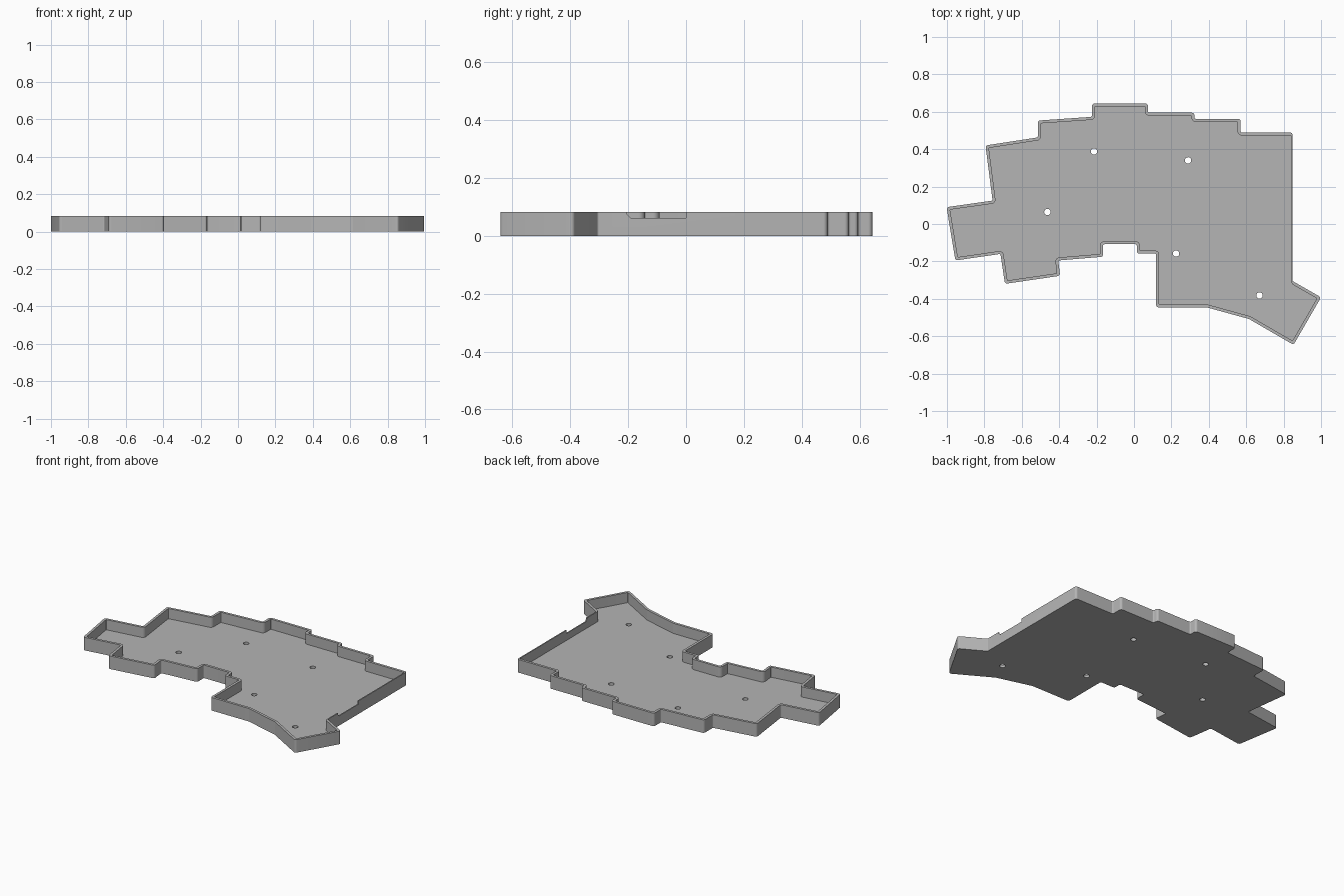
import bpy, bmesh, math
from mathutils import Vector

HEIGHT, FLOOR, WALL, THIN_WALL = 0.083, 0.018, 0.016, 0.007

if "Cube" in bpy.data.objects:
    bpy.data.objects.remove(bpy.data.objects["Cube"])

grey = bpy.data.materials.new("plain grey")
grey.use_nodes = True
grey.diffuse_color = (0.46, 0.46, 0.46, 1)
grey.node_tree.nodes["Principled BSDF"].inputs["Base Color"].default_value = (0.46, 0.46, 0.46, 1)


def cross(a, b):
    return a.x * b.y - a.y * b.x


def inset(pts, thickness):
    """Move each edge of a clockwise outline inwards by its own thickness."""
    lines = []
    for i, p in enumerate(pts):
        d = (pts[(i + 1) % len(pts)] - p).normalized()
        lines.append((p + Vector((d.y, -d.x)) * thickness(i), d))
    result = []
    for i, (p, d) in enumerate(lines):
        q, e = lines[i - 1]
        result.append(q + e * (cross(p - q, d) / cross(e, d)))
    return result


def fillet(pts, convex, concave, steps=8):
    """Round the corners of a clockwise outline, leaving shallow bends alone."""
    result = []
    for i, p in enumerate(pts):
        a = (p - pts[i - 1]).normalized()
        b = (pts[(i + 1) % len(pts)] - p).normalized()
        turn = math.atan2(cross(a, b), a.dot(b))
        if abs(turn) < math.radians(40):
            result.append(p)
            continue
        r = convex if turn < 0 else concave
        start = p - a * r * math.tan(abs(turn) / 2)
        side = Vector((-a.y, a.x)) * math.copysign(1, turn)
        for k in range(steps + 1):
            t = abs(turn) * k / steps
            result.append(start + a * r * math.sin(t) + side * r * (1 - math.cos(t)))
    return result


def prism(name, pts, low, high, place=lambda p, h: (p.x, p.y, h)):
    bm = bmesh.new()
    base = bm.faces.new([bm.verts.new(place(p, low)) for p in pts])
    top = bmesh.ops.extrude_face_region(bm, geom=[base])["geom"]
    shift = Vector(place(pts[0], high)) - Vector(place(pts[0], low))
    bmesh.ops.translate(bm, vec=shift, verts=[v for v in top if isinstance(v, bmesh.types.BMVert)])
    bmesh.ops.recalc_face_normals(bm, faces=bm.faces)
    mesh = bpy.data.meshes.new(name)
    bm.to_mesh(mesh)
    bm.free()
    obj = bpy.data.objects.new(name, mesh)
    bpy.context.collection.objects.link(obj)
    mesh.materials.append(grey)
    return obj


def cut(obj, cutter):
    cutter.hide_render = True
    mod = obj.modifiers.new("cut", "BOOLEAN")
    mod.operation, mod.solver, mod.object = "DIFFERENCE", "EXACT", cutter
    bpy.context.view_layer.objects.active = obj
    bpy.ops.object.modifier_apply(modifier=mod.name)
    bpy.data.objects.remove(cutter)


# Stepped outline, clockwise from the back right corner
back = [(-0.794, 0.42), (-0.514, 0.463), (-0.514, 0.553), (-0.225, 0.573),
        (-0.225, 0.644), (0.075, 0.644), (0.075, 0.595), (0.322, 0.595),
        (0.324, 0.562), (0.57, 0.562), (0.57, 0.489), (0.848, 0.489)]
thumb = [(0.848, -0.305), (1.0, -0.392), (0.853, -0.646), (0.615, -0.508),
         (0.39, -0.446), (0.118, -0.446)]
front = [(0.118, -0.158), (0.015, -0.158), (0.015, -0.108), (-0.165, -0.108),
         (-0.165, -0.175), (-0.405, -0.195), (-0.395, -0.277), (-0.69, -0.32),
         (-0.714, -0.16), (-0.955, -0.195), (-1.002, 0.09), (-0.756, 0.125)]
outline = [Vector(p) for p in back + thumb + front]
thin_edge = len(back) - 1

# Solid body hollowed into a tray
tray = prism("tray", fillet(outline, 0.014, 0.008), 0, HEIGHT)
inner = inset(outline, lambda i: THIN_WALL if i == thin_edge else WALL)
cut(tray, prism("hollow", fillet(inner, 0.004, 0.022), FLOOR, HEIGHT + 0.1))

# Screw holes through the floor
for x, y in [(-0.214, 0.388), (0.289, 0.34), (-0.463, 0.064), (0.225, -0.158), (0.671, -0.382)]:
    circle = [Vector((x + 0.017 * math.cos(a), y + 0.017 * math.sin(a)))
              for a in (math.tau * k / 32 for k in range(32))]
    cut(tray, prism("hole", circle, -0.05, 0.05))

# Cable notch in the thin side wall, one lower corner rounded
notch = [Vector((-0.205, 0.2)), Vector((0, 0.2)), Vector((0, 0.062)),
         Vector((-0.192, 0.062)), Vector((-0.205, 0.075))]
cut(tray, prism("notch", notch, 0.82, 0.88, lambda p, h: (h, p.x, p.y)))

# Smooth only the rounded corners
bpy.ops.object.select_all(action="DESELECT")
tray.select_set(True)
bpy.context.view_layer.objects.active = tray
bpy.ops.object.shade_smooth_by_angle(angle=math.radians(14))
